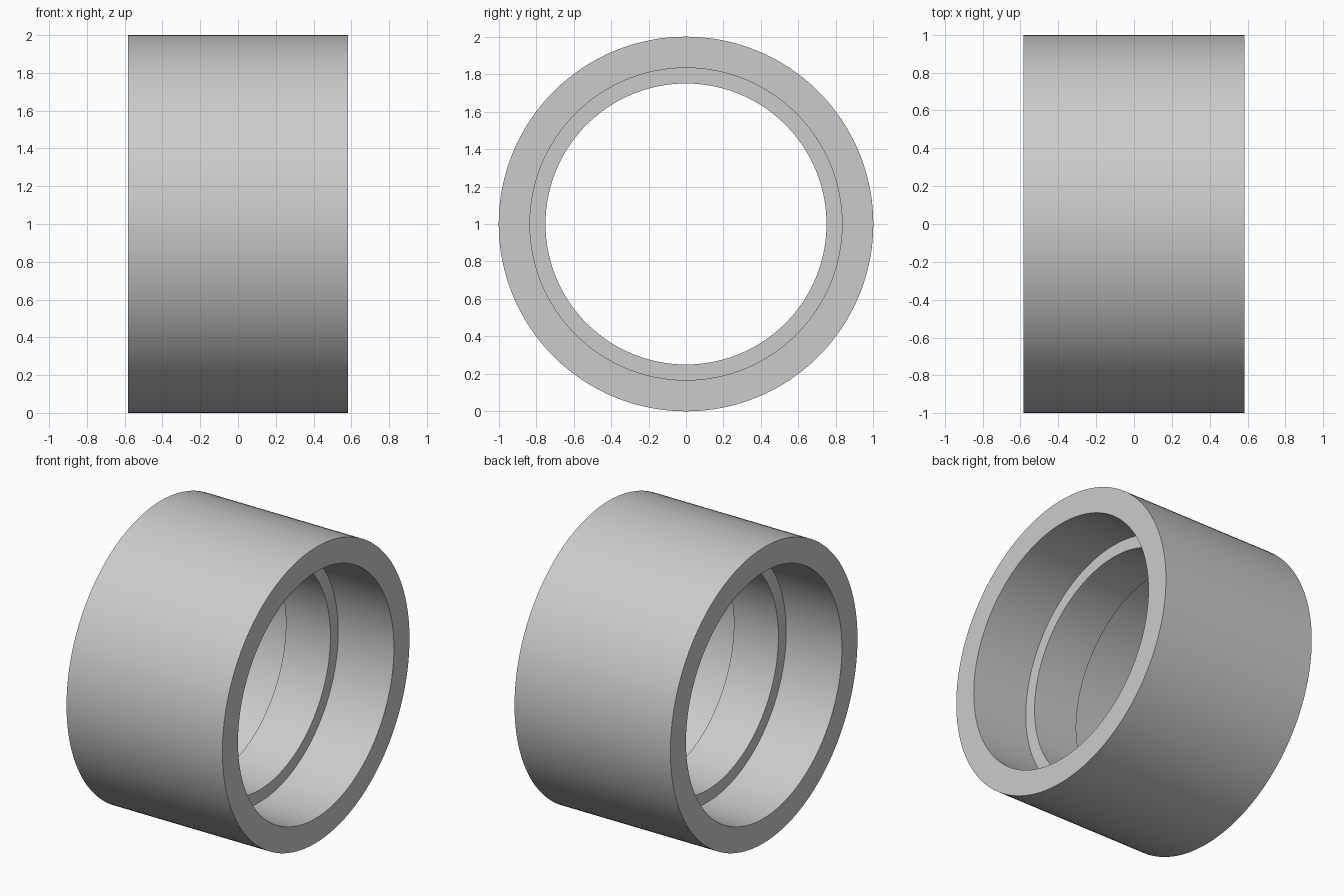
import bpy, bmesh, math
from mathutils import Vector

cube = bpy.data.objects.get("Cube")
if cube:
    bpy.data.objects.remove(cube, do_unlink=True)

OUTER, BORE, LIP = 1.0, 5 / 6, 0.75      # radii
HALF_WIDTH, HALF_LIP = 7 / 12, 1 / 6     # half lengths along x
SEGMENTS = 128

# Plain grey material
grey = bpy.data.materials.new("grey")
grey.use_nodes = True
colour = (0.6, 0.6, 0.6, 1)
grey.diffuse_color = colour
grey.node_tree.nodes["Principled BSDF"].inputs["Base Color"].default_value = colour

# Half section (x, radius), mirrored to give the closed ring section
half = [(HALF_WIDTH, OUTER), (HALF_WIDTH, BORE), (HALF_LIP, BORE), (HALF_LIP, LIP)]
section = half + [(-x, r) for x, r in reversed(half)]

# Sleeve: the section turned about the x axis
bm = bmesh.new()
verts = [bm.verts.new((x, 0, r)) for x, r in section]
edges = [bm.edges.new((a, b)) for a, b in zip(verts, verts[1:] + verts[:1])]
bmesh.ops.spin(bm, geom=verts + edges, cent=(0, 0, 0), axis=(1, 0, 0),
               angle=math.tau, steps=SEGMENTS, use_merge=True)
bmesh.ops.remove_doubles(bm, verts=bm.verts, dist=0.0001)
bmesh.ops.recalc_face_normals(bm, faces=bm.faces)
bmesh.ops.translate(bm, verts=bm.verts, vec=Vector((0, 0, OUTER)))

mesh = bpy.data.meshes.new("sleeve")
bm.to_mesh(mesh)
bm.free()
mesh.materials.append(grey)
sleeve = bpy.data.objects.new("sleeve", mesh)
bpy.context.collection.objects.link(sleeve)

# Smooth walls, sharp rims
bpy.ops.object.select_all(action="DESELECT")
sleeve.select_set(True)
bpy.context.view_layer.objects.active = sleeve
bpy.ops.object.shade_smooth_by_angle(angle=math.radians(30))
